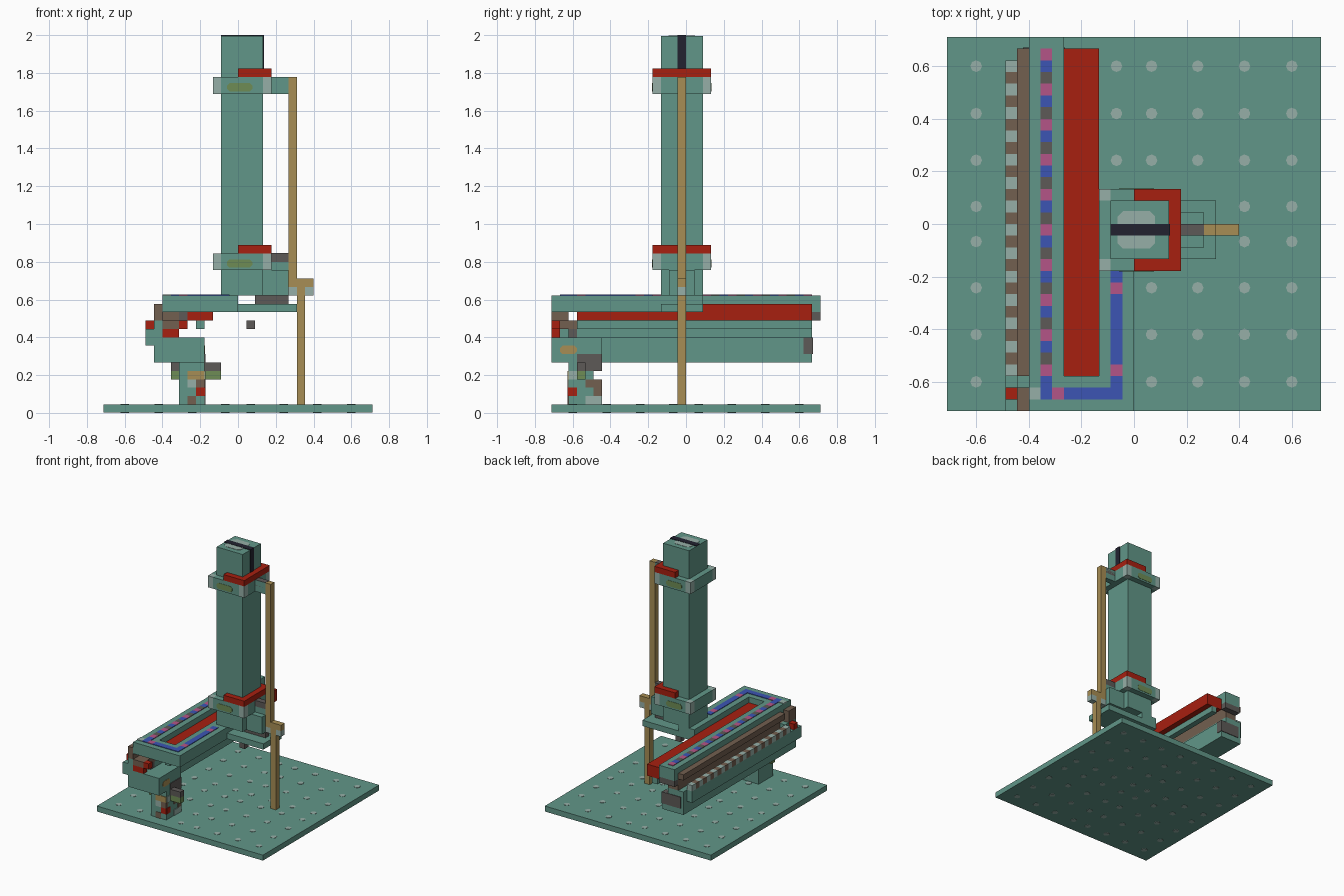
import bpy, bmesh, math
from mathutils import Vector

cube = bpy.data.objects.get("Cube")
if cube:
    bpy.data.objects.remove(cube, do_unlink=True)

U = 2 / 45  # one block of the construction grid
T = 0.1     # thin plate thickness in blocks


def material(name, r, g, b):
    m = bpy.data.materials.new(name)
    m.use_nodes = True
    m.diffuse_color = (r, g, b, 1)
    m.node_tree.nodes["Principled BSDF"].inputs["Base Color"].default_value = (r, g, b, 1)
    return m


GREEN = material("teal", .12, .305, .246)
RED = material("red", .39, .014, .005)
BROWN = material("brown", .17, .115, .08)
GREY = material("dark_grey", .11, .10, .095)
TAN = material("tan", .386, .27, .089)
BLUE = material("blue", .045, .089, .456)
PINK = material("pink", .456, .091, .242)
PALE = material("pale_grey", .305, .43, .39)
DARK = material("near_black", .016, .016, .03)
OLIVE = material("olive", .156, .262, .091)


def finish(name, bm, mat):
    bmesh.ops.recalc_face_normals(bm, faces=bm.faces)
    mesh = bpy.data.meshes.new(name)
    bm.to_mesh(mesh)
    bm.free()
    mesh.materials.append(mat)
    obj = bpy.data.objects.new(name, mesh)
    bpy.context.collection.objects.link(obj)
    return obj


def add_box(bm, x, y, z):
    verts = bmesh.ops.create_cube(bm, size=1)["verts"]
    for v in verts:
        v.co = Vector([U * ((a + b) / 2 + c * (b - a)) for (a, b), c in zip((x, y, z), v.co)])


def box(name, mat, x, y, z):
    boxes(name, mat, [(x, y, z)])


def boxes(name, mat, parts):
    bm = bmesh.new()
    for p in parts:
        add_box(bm, *p)
    return finish(name, bm, mat)


def octagon(name, mat, w, h, cut, place):
    # chamfered flat plate, placed by a function of (a, b, thickness)
    corners = [(w, h - cut), (w - cut, h), (cut - w, h), (-w, h - cut),
               (-w, cut - h), (cut - w, -h), (w - cut, -h), (w, cut - h)]
    bm = bmesh.new()
    rings = [[bm.verts.new(Vector(place(a, b, t)) * U) for a, b in corners] for t in (0, T)]
    for ring in rings:
        bm.faces.new(ring)
    for i in range(8):
        j = (i + 1) % 8
        bm.faces.new((rings[0][i], rings[0][j], rings[1][j], rings[1][i]))
    return finish(name, bm, mat)


# base plate with studs on both sides
box("base_plate", GREEN, (-16, 16), (-16, 16), (T / 2, 1))
spots = [s * p for s in (-1, 1) for p in (1.5, 5.45, 9.45, 13.5)]
bm = bmesh.new()
for px in spots:
    for py in spots:
        for pz in (T / 2, 1):
            ring = bmesh.ops.create_cone(bm, cap_ends=True, segments=8, radius1=U / 2,
                                         radius2=U / 2, depth=T * U)["verts"]
            bmesh.ops.translate(bm, verts=ring, vec=Vector((px, py, pz)) * U)
finish("base_studs", bm, PALE)

# tall column with cap
box("column", GREEN, (-2, 3), (-3, 2), (14, 45 - T))
octagon("column_cap", PALE, 1.6, 1.6, .45, lambda a, b, t: (.2 + a, -.5 + b, 44.85 + t))
boxes("column_stripe", DARK, [((-2, 3), (-1, 0), (44.8, 45)),
                              ((2.9, 3 + T), (-1, 0), (41, 45))])

# two collars around the column, each with a red clamp and a grey arm
for label, z in (("lower", 17), ("upper", 38)):
    span = (z, z + 2)
    boxes(label + "_collar", GREEN, [((-2, 3), (-4, 3), span), ((-3, 4), (-3, 2), span)])
    boxes(label + "_collar_corners", PALE,
          [(x, y, span) for x in ((-3, -2), (3, 4)) for y in ((-4, -3), (2, 3))])
    top = (z + 2, z + 3)
    boxes(label + "_clamp", RED, [((3, 4), (-4, 3), top), ((0, 3), (-4, -3), top),
                                  ((0, 3), (2, 3), top)])
    box(label + "_arm", GREEN, (4, 6), (-1, 0), span if z > 20 else (16, 18))
    box(label + "_arm_top", GREY, (4, 6), (-1, 0), (z + 1, z + 2 + T / 4))
    for side, y in (("front", -4.05), ("back", 3 - .05)):
        octagon(f"{label}_collar_{side}_panel", OLIVE, 1.5, .5, .3,
                lambda a, b, t: (.2 + a, y + t, z + .8 + b))

# vertical rod with offset joint
box("upper_rod", TAN, (6, 7), (-1, 0), (15, 40))
box("lower_rod", TAN, (7, 8), (-1, 0), (1, 16))
box("rod_joint", TAN, (6, 9), (-1, 0), (15, 16))
boxes("rod_joint_pads", PALE, [((8, 9), (-1, 0), (14, 15)), ((6, 7), (-1, 0), (14, 15))])

# carriage below the column
box("carriage", GREEN, (3, 6), (-2, 1), (14, 17))
box("carriage_spacer", GREY, (2, 6), (-1, 0), (13, 14))
box("carriage_plate", GREEN, (0, 7), (-3, 2), (12, 13))
box("hanging_block", GREY, (1, 2), (-1, 0), (10, 11))

# hooked frame with a red bar in its slot
level = (12, 14)
boxes("frame", GREEN, [((-9, -6), (-16, 16), level), ((-6, 0), (-16, -13), level),
                       ((-3, 0), (-13, 2), level)])
boxes("red_bar", RED, [((-6, -4), (-13, 15), (11, 13)), ((-4, -3), (-13, 15), (11, 13))])
box("red_bar_rail", GREEN, (-5, -4), (-13, 15), (10, 11))

# coloured track inlaid on the frame
surface = (14 - T, 14 + T)
cells = {"pink": [], "blue": [], "grey": []}
for y in range(-13, 15):
    key = ("pink", "grey", "blue")[(14 - y) % 3 and 3 - (14 - y) % 3]
    cells[key].append(((-8, -7), (y, y + 1), surface))
cells["blue"] += [((-8, -7), (-15, -13), surface), ((-6, -1), (-15, -14), surface),
                  ((-2, -1), (-14, -13), surface), ((-2, -1), (-12, -6), surface),
                  ((-2, -1), (-5, -4), surface)]
cells["pink"] += [((-7, -6), (-15, -14), surface), ((-2, -1), (-13, -12), surface),
                  ((-2, -1), (-6, -5), surface)]
for key, mat in (("pink", PINK), ("blue", BLUE), ("grey", GREY)):
    boxes("track_" + key, mat, cells[key])
box("track_end", PALE, (-9, -8), (-15, -14), surface)

# side rack: brown rail, toothed strip and long beam
box("rack_rail", BROWN, (-10, -9), (-13, 15), (12, 13))
boxes("rack_core", BROWN, [((-9, -7), (-13, 15), (11, 12)), ((-9, -7), (-16, 15), (10, 11))])
box("rack_back_stop", GREY, (-9, -6), (15, 16), (11, 12))
box("rack_front_bar", GREY, (-7, -4), (-13, -12), (11, 12))
box("rack_ledge", GREEN, (-11, -10), (-16, 14), (8, 10))
box("rack_bed", GREEN, (-10, -7), (-13, 15), (9, 10))
for label, mat, start in (("pale", PALE, -13), ("brown", BROWN, -12)):
    boxes(f"rack_teeth_{label}", mat,
          [((-11, -10), (y, y + 1), (10, 11)) for y in range(start, 14, 2)])
box("long_beam", GREEN, (-10, -6), (-10, 15), (6, 9))
box("beam_end_plate", GREY, (-9.5, -6 + T), (14, 15 + T), (7, 9))

# front head block and its coloured fittings
box("head_block", GREEN, (-10, -4), (-16, -10), (6, 9))
octagon("head_side_panel", TAN, 1, .5, .3, lambda a, b, t: (-4 - T / 2 + t, -14 + a, 7.5 + b))
box("head_side_bracket", GREY, (-5, -4 + T), (-13, -10), (5, 7))
box("head_rail", BROWN, (-10, -9), (-16, -14), (11, 13))
box("head_rail_post", GREEN, (-10, -9), (-16, -13), (9, 11))
boxes("head_red_parts", RED, [((-11, -10), (-15, -14), (10, 11)),
                              ((-9, -7), (-16, -15), (9, 10)),
                              ((-7, -6), (-16, -15), (10, 11))])
box("head_grey_block", GREY, (-9, -7), (-14, -13), (9, 10))

# support leg with cross arm
box("leg", GREEN, (-7, -4), (-14, -11), (1, 6))
box("leg_rear", GREEN, (-7, -4), (-11, -10), (1, 4))
box("cross_arm", OLIVE, (-8, -2), (-13, -12), (4, 5))
box("cross_arm_top", GREY, (-8, -2), (-13, -12), (5, 6))
box("leg_band", TAN, (-6, -4), (-14 - T, -13), (4, 5))
front = (-14 - T, -13)
side = (-5, -4 + T)
boxes("leg_brown_patches", BROWN, [((-6, -5), front, (1, 2)), ((-5, -4), front, (3, 4)),
                                   (side, (-12, -11), (3, 4)), (side, (-11, -10), (2, 4))])
boxes("leg_red_patches", RED, [((-5, -4), front, (2, 3)), (side, (-14, -13), (2, 3))])
boxes("leg_pale_patches", PALE, [((-6, -5), front, (3, 4)), (side, (-12, -10), (1, 2)),
                                 (side, (-14, -13), (4, 5))])
